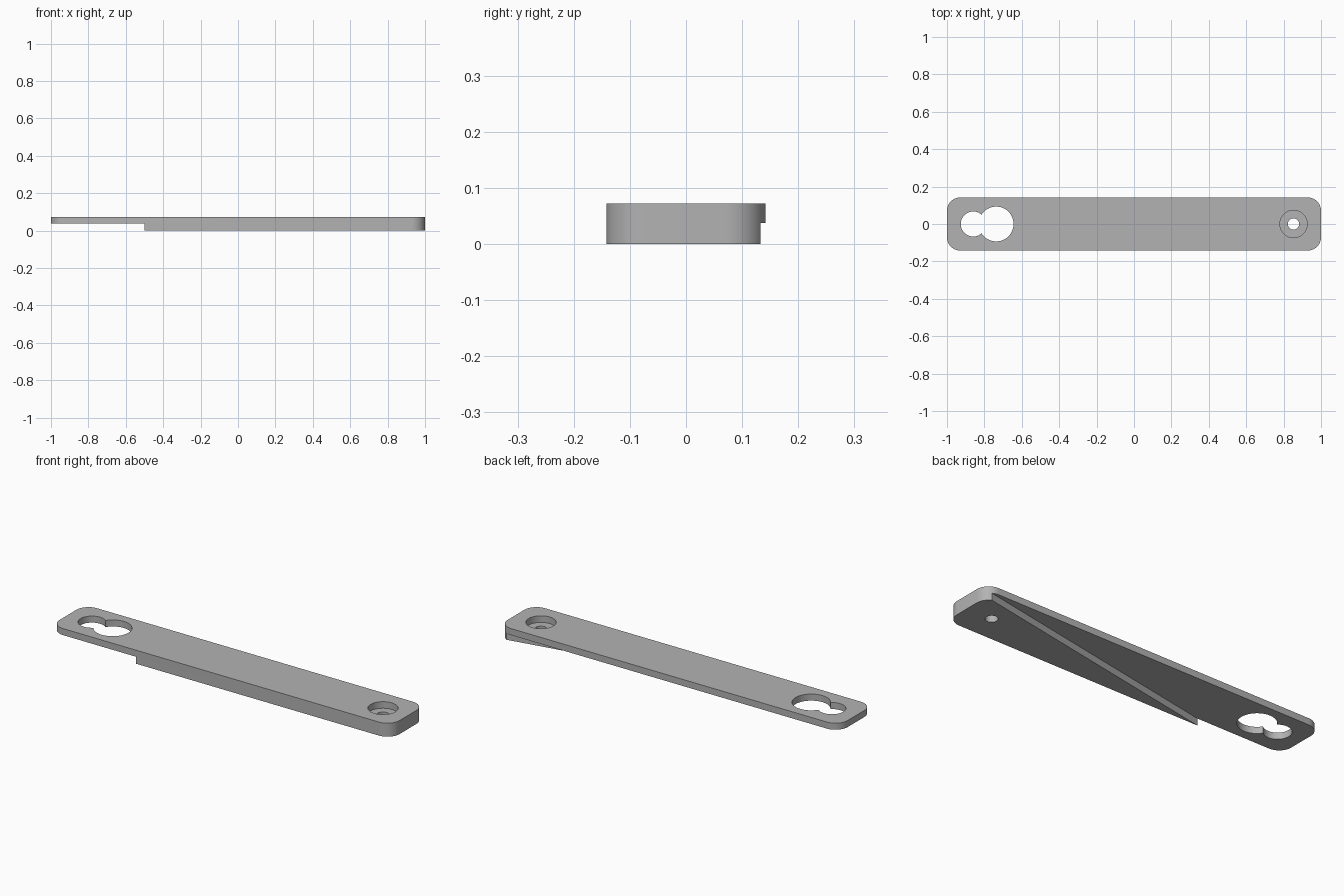
import bpy, bmesh
from math import pi, cos, sin

cube = bpy.data.objects.get("Cube")
if cube:
    bpy.data.objects.remove(cube, do_unlink=True)

HALF_X, HALF_Y, TOP = 1.0, 0.142, 0.072
STEP = 0.037          # underside of the thin layer
CORNER = 0.072        # corner radius

grey = bpy.data.materials.new("plain grey")
grey.use_nodes = True
colour = (0.45, 0.45, 0.45, 1)
grey.diffuse_color = colour
grey.node_tree.nodes["Principled BSDF"].inputs["Base Color"].default_value = colour


def prism(name, outline, z0, z1):
    """Extrude a counter-clockwise outline from z0 up to z1."""
    bm = bmesh.new()
    base = bm.faces.new([bm.verts.new((x, y, z0)) for x, y in outline])
    side = bmesh.ops.extrude_face_region(bm, geom=[base])["geom"]
    bmesh.ops.translate(bm, vec=(0, 0, z1 - z0),
                        verts=[v for v in side if isinstance(v, bmesh.types.BMVert)])
    bmesh.ops.recalc_face_normals(bm, faces=bm.faces)
    mesh = bpy.data.meshes.new(name)
    bm.to_mesh(mesh)
    bm.free()
    mesh.materials.append(grey)
    obj = bpy.data.objects.new(name, mesh)
    bpy.context.collection.objects.link(obj)
    return obj


def arc(cx, cy, r, start, sweep, steps):
    return [(cx + r * cos(start + sweep * i / steps),
             cy + r * sin(start + sweep * i / steps)) for i in range(steps + 1)]


def disc(cx, r):
    return arc(cx, 0, r, 0, 2 * pi, 64)[:-1]


def cut(target, cutter):
    mod = target.modifiers.new(cutter.name, "BOOLEAN")
    mod.operation, mod.solver, mod.object = "DIFFERENCE", "EXACT", cutter
    bpy.context.view_layer.objects.active = target
    bpy.ops.object.modifier_apply(modifier=mod.name)
    bpy.data.objects.remove(cutter, do_unlink=True)


# Rounded bar
outline = []
for k, (sx, sy) in enumerate([(1, 1), (-1, 1), (-1, -1), (1, -1)]):
    outline += arc(sx * (HALF_X - CORNER), sy * (HALF_Y - CORNER),
                   CORNER, k * pi / 2, pi / 2, 16)
bar = prism("mounting_bar", outline, 0, TOP)

# Diagonal step under the bar, from the front edge to the left back corner
ax, ay, bx, by = -0.5, -HALF_Y, 0.964, 0.133
dx, dy = (bx - ax) * 0.2, (by - ay) * 0.2
cut(bar, prism("step_cutter", [(ax - dx, ay - dy), (bx + dx, by + dy),
                               (bx + dx, 0.5), (-1.2, 0.5), (-1.2, ay - dy)],
               -0.1, STEP))

# Keyhole, screw hole and counterbore
cut(bar, prism("keyhole_wide_cutter", disc(-0.737, 0.093), -0.1, 0.2))
cut(bar, prism("keyhole_narrow_cutter", disc(-0.859, 0.067), -0.1, 0.2))
cut(bar, prism("screw_hole_cutter", disc(0.853, 0.03), -0.1, 0.2))
cut(bar, prism("counterbore_cutter", disc(0.853, 0.073), STEP, 0.2))

# Smooth curved walls, sharp edges
bpy.ops.object.select_all(action="DESELECT")
bar.select_set(True)
bpy.context.view_layer.objects.active = bar
bpy.ops.object.shade_smooth_by_angle(angle=pi / 6)
